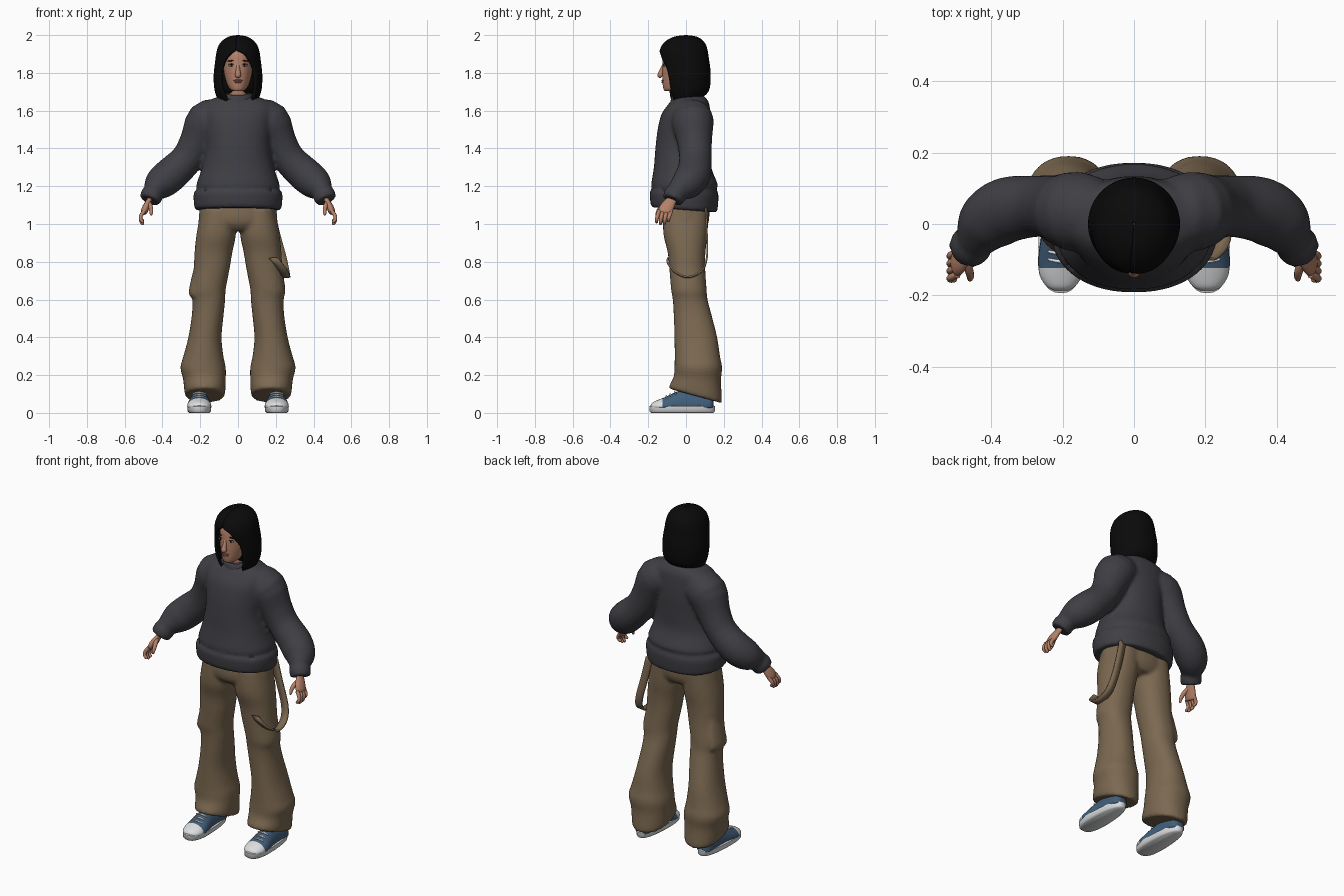
import bpy, bmesh, math
from mathutils import Vector, Matrix

cube = bpy.data.objects.get("Cube")
if cube:
    bpy.data.objects.remove(cube, do_unlink=True)


def material(name, r, g, b):
    m = bpy.data.materials.new(name)
    m.use_nodes = True
    m.diffuse_color = (r, g, b, 1)
    bsdf = next(n for n in m.node_tree.nodes if n.type == "BSDF_PRINCIPLED")
    bsdf.inputs["Base Color"].default_value = (r, g, b, 1)
    bsdf.inputs["Roughness"].default_value = 0.8
    return m


KNIT = material("charcoal knit", .05, .049, .058)
CLOTH = material("brown cotton", .2, .14, .082)
HAIR = material("black hair", .003, .003, .003)
SKIN = material("skin", .46, .22, .14)
LIPS = material("lips", .36, .12, .09)
WHITE = material("white rubber", .72, .73, .74)
DENIM = material("blue canvas", .055, .115, .2)
EYE = material("eye white", .5, .45, .42)


def spline(pts, k=4):
    """Smoothly interpolate a list of equal-length tuples."""
    out = []
    for i in range(len(pts) - 1):
        a, b, c, d = (pts[max(0, min(len(pts) - 1, i + j))] for j in (-1, 0, 1, 2))
        for s in range(k):
            t = s / k
            out.append(tuple(.5 * (2*q + (r - p)*t + (2*p - 5*q + 4*r - u)*t*t
                                   + (3*q - p - 3*r + u)*t**3)
                             for p, q, r, u in zip(a, b, c, d)))
    return out + [tuple(pts[-1])]


def oval(n, power=2):
    for i in range(n):
        a = 2 * math.pi * i / n
        c, s = math.cos(a), math.sin(a)
        yield (math.copysign(abs(c) ** (2 / power), c),
               math.copysign(abs(s) ** (2 / power), s))


def stack(rings, n=32, power=2, k=4):
    """Rows of level ovals: x, y, z, radius x, radius y, tilt towards the back."""
    rings = [r if len(r) == 6 else (*r, 0) for r in rings]
    return [[Vector((x + rx*c, y + ry*s, z + tilt*ry*s)) for c, s in oval(n, power)]
            for x, y, z, rx, ry, tilt in spline(rings, k)]


def tube(pts, n=16, flat=1, k=3):
    """Rows round a path of x, y, z, radius; flat thins it across the y axis."""
    pts = spline(pts, k)
    rows = []
    for i, p in enumerate(pts):
        t = Vector(pts[min(i + 1, len(pts) - 1)][:3]) - Vector(pts[max(i - 1, 0)][:3])
        t.normalize()
        u = Vector((0, 1, 0))
        u = (u - t * u.dot(t)).normalized()
        v = t.cross(u)
        rows.append([Vector(p[:3]) + u*p[3]*c + v*p[3]*flat*s for c, s in oval(n)])
    return rows


def finish(name, bm, mats, rule=None, angle=50):
    bmesh.ops.recalc_face_normals(bm, faces=bm.faces)
    me = bpy.data.meshes.new(name)
    if rule:
        for f in bm.faces:
            f.material_index = rule(f.calc_center_median())
    bm.to_mesh(me)
    bm.free()
    for m in mats:
        me.materials.append(m)
    me.shade_smooth()
    me.set_sharp_from_angle(angle=math.radians(angle))
    ob = bpy.data.objects.new(name, me)
    bpy.context.scene.collection.objects.link(ob)
    return ob


def build(name, surfaces, mats, closed=True, rule=None):
    """Bridge each list of rows into a skin, capping closed ones."""
    bm = bmesh.new()
    for rows in surfaces:
        vs = [[bm.verts.new(p) for p in row] for row in rows]
        n = len(vs[0])
        for a, b in zip(vs, vs[1:]):
            for i in range(n if closed else n - 1):
                j = (i + 1) % n
                bm.faces.new((a[i], a[j], b[j], b[i]))
        if closed:
            bm.faces.new(vs[0])
            bm.faces.new(vs[-1])
    return finish(name, bm, mats, rule)


def blob(name, loc, size, mat, roll=0):
    bm = bmesh.new()
    bmesh.ops.create_uvsphere(bm, u_segments=16, v_segments=10, radius=1)
    bm.transform(Matrix.Translation(loc) @ Matrix.Rotation(roll, 4, "Y")
                 @ Matrix.Diagonal((*size, 1)))
    return finish(name, bm, [mat])


def fuse(ob, voxel, steps):
    m = ob.modifiers.new("fuse", "REMESH")
    m.mode, m.voxel_size, m.use_smooth_shade = "VOXEL", voxel, True
    s = ob.modifiers.new("soften", "SMOOTH")
    s.factor, s.iterations = .5, steps


def mirrored(pts, s):
    return [(s * p[0], *p[1:]) for p in pts]


# Sweater: body, hem band and puffed sleeves fused together
body = stack([(0, -.01, 1.075, .215, .165, -.08), (0, -.01, 1.085, .23, .176, -.08),
              (0, -.01, 1.16, .235, .182, -.04), (0, -.01, 1.185, .217, .17, 0),
              (0, -.008, 1.21, .22, .176, 0), (0, -.018, 1.3, .19, .152, 0),
              (0, -.015, 1.4, .172, .147, 0), (0, -.008, 1.5, .178, .142, 0),
              (0, 0, 1.58, .188, .13, 0), (0, .015, 1.635, .182, .108, 0),
              (0, .02, 1.665, .13, .088, 0), (0, .02, 1.685, .07, .065, 0)],
             48, 2.2)
sleeve = [(.1, .03, 1.56, .1), (.165, .035, 1.54, .112), (.215, .045, 1.44, .093),
          (.27, .05, 1.345, .086), (.355, .04, 1.262, .092), (.41, .005, 1.215, .086),
          (.438, -.035, 1.185, .064), (.446, -.048, 1.172, .054),
          (.455, -.058, 1.155, .06), (.468, -.072, 1.125, .055)]
sweater = build("sweater", [body] + [tube(mirrored(sleeve, s), 28) for s in (1, -1)], [KNIT])
fuse(sweater, .011, 3)
build("sweater_collar", [stack([(0, .005, 1.645, .098, .088, .15), (0, .005, 1.668, .09, .086, .15),
                                (0, .005, 1.69, .08, .08, .15), (0, .005, 1.692, .068, .07, .15),
                                (0, .005, 1.67, .06, .065, .15)])], [KNIT])

# Trousers: seat, flared legs and a side pocket fused together
seat = stack([(0, 0, 1.13, .195, .12), (0, -.003, 1.05, .207, .127),
              (0, -.003, 1.0, .2, .12), (0, 0, .965, .12, .095)], 40)
leg = [(.105, 0, 1.08, .09, .12, 0), (.115, -.003, .95, .104, .117, 0),
       (.13, .003, .85, .1, .1, 0), (.14, .007, .76, .095, .095, 0),
       (.158, .015, .655, .093, .094, 0), (.155, .022, .6, .087, .092, 0),
       (.16, .035, .52, .084, .1, 0), (.175, .052, .4, .088, .113, 0),
       (.183, .06, .3, .106, .12, 0), (.185, .065, .24, .12, .126, 0),
       (.178, .06, .18, .113, .125, -.1), (.175, .05, .1, .106, .14, -.27),
       (.175, .05, .09, .092, .122, -.27)]
pocket = stack([(-.205, .02, .8, .02, .05), (-.215, .02, .7, .035, .07),
                (-.228, .02, .63, .033, .072), (-.22, .02, .61, .02, .06)])
trousers = build("trousers", [seat, pocket] + [stack(mirrored(leg, s), 36, 2.2)
                                               for s in (1, -1)], [CLOTH])
fuse(trousers, .011, 3)

# Loose strap hanging from the left hip
path = spline([(.17, .11, 1.08), (.2, .115, .95), (.235, .115, .82), (.25, .085, .745),
               (.255, .01, .712), (.245, -.06, .74), (.21, -.1, .79), (.185, -.1, .82)])
strap = build("hanging_strap", [[[Vector((x - .022, y, z)), Vector((x + .022, y, z + .004))]
                                 for x, y, z in path]], [CLOTH], closed=False)
strap.modifiers.new("thickness", "SOLIDIFY").thickness = .009

for s, side in ((1, "left"), (-1, "right")):
    # Hand: flattened palm, four fingers and a thumb
    parts = [tube(mirrored([(.46, -.065, 1.15, .026), (.47, -.078, 1.125, .028),
                            (.487, -.1, 1.09, .037), (.497, -.112, 1.065, .036),
                            (.5, -.115, 1.055, .026)], s), 16, .5)]
    for i, reach in enumerate((.045, .055, .052, .038)):
        y = -.142 + .021 * i
        parts.append(tube(mirrored([(.495, y, 1.07, .0105), (.513, y - .008, 1.045, .0105),
                                    (.515, y - .013, 1.055 - reach * .7, .0095),
                                    (.503, y - .014, 1.055 - reach, .008),
                                    (.5, y - .014, 1.052 - reach, .003)], s), 10))
    parts.append(tube(mirrored([(.475, -.095, 1.115, .014), (.464, -.125, 1.095, .0125),
                                (.459, -.146, 1.07, .0105), (.46, -.155, 1.05, .007),
                                (.46, -.156, 1.046, .002)], s), 10))
    build(side + "_hand", parts, [SKIN])

    # Shoe: rubber sole, canvas upper with toe cap, laces
    cx = s * .205
    sole = [[Vector((cx + w*(1 - .9*y)*c, -.02 + l*y2, z)) for c, y2 in oval(36, 2.5)
             for y in (l * y2,)]
            for z, w, l in ((0, .052, .165), (.008, .061, .173), (.034, .062, .174),
                            (.038, .057, .168))]
    build(side + "_shoe_sole", [sole], [WHITE])
    upper = []
    for y, w, h in spline([(-.187, .018, .042), (-.175, .04, .056), (-.145, .059, .07),
                           (-.1, .064, .088), (-.05, .058, .112), (0, .052, .125),
                           (.08, .049, .125), (.13, .042, .11), (.146, .02, .09)]):
        upper.append([Vector((cx + w*c, y, .034 + (h - .034 if d > 0 else .015) * d))
                      for c, d in oval(24)])
    build(side + "_shoe_upper", [upper], [DENIM, WHITE],
          rule=lambda p: int(p.y < -.122))
    laces = []
    for y, h in ((-.105, .089), (-.083, .099), (-.06, .11)):
        laces.append(tube([(cx - .035, y + .006, h - .01, .004), (cx, y, h, .005),
                           (cx + .035, y + .006, h - .01, .004)], 8))
    build(side + "_shoe_laces", laces, [WHITE])

    # Eye, iris and brow
    blob(side + "_eye", (s * .034, -.114, 1.84), (.0165, .006, .0065), EYE)
    blob(side + "_iris", (s * .034, -.1165, 1.84), (.0065, .005, .0065), HAIR)
    blob(side + "_lash", (s * .034, -.116, 1.8465), (.018, .006, .002), HAIR)
    blob(side + "_brow", (s * .036, -.114, 1.864), (.02, .006, .003), HAIR, s * .1)

# Head, neck, nose and mouth
build("head", [stack([(0, -.085, 1.703, .02, .025), (0, -.068, 1.712, .04, .05),
                      (0, -.048, 1.735, .055, .075), (0, -.035, 1.765, .066, .09),
                      (0, -.027, 1.8, .074, .099), (0, -.018, 1.85, .08, .107),
                      (0, -.012, 1.9, .08, .107), (0, -.005, 1.95, .07, .088),
                      (0, 0, 1.975, .035, .045)], 36)], [SKIN])
build("neck", [stack([(0, 0, 1.63, .06, .06), (0, 0, 1.68, .05, .05),
                      (0, -.01, 1.75, .048, .05)])], [SKIN])
build("nose", [tube([(0, -.116, 1.85, .007), (0, -.124, 1.825, .01), (0, -.132, 1.8, .014),
                     (0, -.134, 1.787, .017), (0, -.128, 1.778, .01)])], [SKIN])
blob("upper_lip", (0, -.1225, 1.76), (.024, .008, .005), LIPS)
blob("lower_lip", (0, -.1215, 1.751), (.019, .009, .006), LIPS)

# Bob hair: shell open round the face, parted above the brow
shell = []
for z, cy, rx, ry, right, left in spline([
        (1.648, .0, .098, .093, 36, 48), (1.68, .004, .116, .112, 38, 46),
        (1.72, .003, .126, .124, 43, 46), (1.78, .0, .129, .13, 46, 45),
        (1.83, -.004, .125, .132, 42, 40), (1.87, -.01, .12, .132, 34, 29),
        (1.9, -.012, .116, .13, 21, 18), (1.925, -.012, .11, .125, 6, -6),
        (1.95, -.01, .1, .115, 6, -6), (1.975, -.006, .078, .092, 6, -6),
        (1.993, -.002, .045, .055, 6, -6), (2.0, 0, .004, .004, 6, -6)]):
    row = []
    for i in range(49):
        a = math.radians(left + (360 - right - left) * i / 48)
        lift = .028 * max(0, -math.cos(a)) * max(0, (1.74 - z) / .1)
        row.append(Vector((rx * math.sin(a), cy - ry * math.cos(a), z + lift)))
    shell.append(row)
hair = build("hair", [shell], [HAIR], closed=False)
thick = hair.modifiers.new("thickness", "SOLIDIFY")
thick.thickness, thick.offset = .014, -1
build("inner_hair", [stack([(0, .03, 1.69, .085, .065), (0, .03, 1.72, .104, .084),
                            (0, .025, 1.8, .108, .088), (0, .02, 1.88, .09, .085)])], [HAIR])
